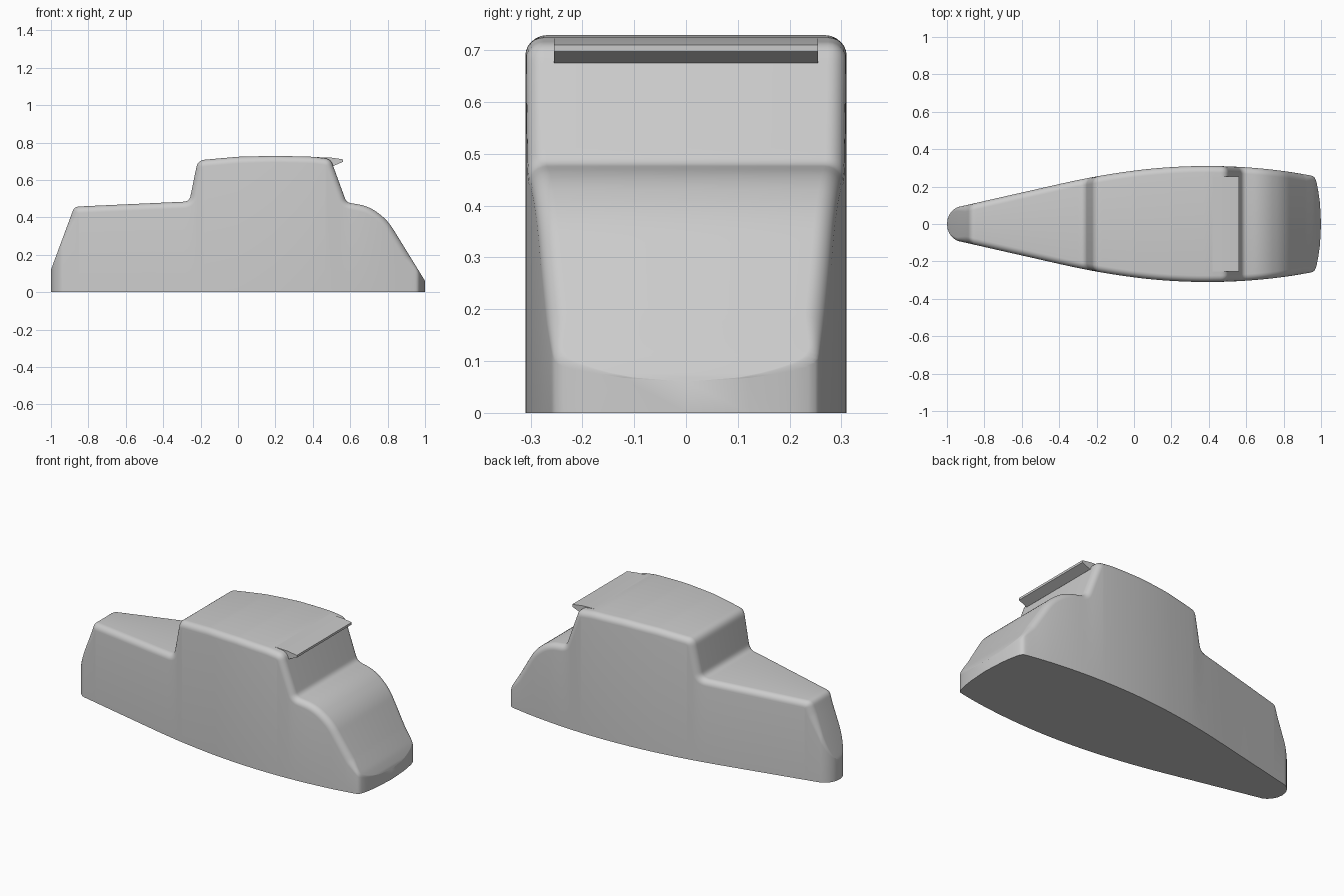
import bpy, bmesh, math
from mathutils import Vector

cube = bpy.data.objects.get("Cube")
if cube:
    bpy.data.objects.remove(cube, do_unlink=True)

grey = bpy.data.materials.new("body grey")
grey.use_nodes = True
COLOUR = (0.6, 0.6, 0.6, 1)
grey.diffuse_color = COLOUR
grey.node_tree.nodes["Principled BSDF"].inputs["Base Color"].default_value = COLOUR


def finish(bm, name, angle):
    bmesh.ops.remove_doubles(bm, verts=bm.verts[:], dist=0.0001)
    bmesh.ops.recalc_face_normals(bm, faces=bm.faces[:])
    mesh = bpy.data.meshes.new(name)
    bm.to_mesh(mesh)
    bm.free()
    mesh.materials.append(grey)
    obj = bpy.data.objects.new(name, mesh)
    bpy.context.collection.objects.link(obj)
    bpy.ops.object.select_all(action='DESELECT')
    obj.select_set(True)
    bpy.context.view_layer.objects.active = obj
    bpy.ops.object.shade_smooth_by_angle(angle=math.radians(angle))
    return obj


# Side silhouette: x, z, corner radius
SIDE = [(-1, .12, 0), (-.875, .457, .04), (-.26, .485, .04), (-.215, .705, .05),
        (0, .724, .5), (.2, .729, .5), (.4, .724, .5), (.495, .712, .05),
        (.58, .48, .04), (.7, .46, .25), (.8, .385, .3), (1, .06, 0)]

# Half width along the length
PLAN = [(-1, .078), (-.9, .1), (-.6, .168), (-.25, .245), (0, .285), (.2, .304),
        (.4, .31), (.6, .303), (.8, .283), (1, .25)]


def rounded(points):
    """Fillet each corner of the silhouette with an arc-like curve."""
    path = [Vector(points[0][:2])]
    for a, b, c in zip(points, points[1:], points[2:]):
        p, prev, nxt = Vector(b[:2]), Vector(a[:2]), Vector(c[:2])
        u, v = (prev - p), (nxt - p)
        turn = math.pi - u.angle(v)
        cut = min(b[2] * math.tan(turn / 2), u.length * .48, v.length * .48)
        s, e = p + u.normalized() * cut, p + v.normalized() * cut
        for i in range(9):
            t = i / 8
            path.append(s * (1 - t) ** 2 + p * 2 * t * (1 - t) + e * t * t)
    path.append(Vector(points[-1][:2]))
    return path


def subdivided(path, step):
    out = [path[0]]
    for a, b in zip(path, path[1:]):
        n = max(1, math.ceil((b - a).length / step))
        out += [a.lerp(b, i / n) for i in range(1, n + 1)]
    return out


def half_width(x):
    x = max(-1, min(1, x))
    slopes = [(PLAN[min(i + 1, len(PLAN) - 1)][1] - PLAN[max(i - 1, 0)][1]) /
              (PLAN[min(i + 1, len(PLAN) - 1)][0] - PLAN[max(i - 1, 0)][0])
              for i in range(len(PLAN))]
    i = max(k for k in range(len(PLAN) - 1) if PLAN[k][0] <= x)
    (x0, y0), (x1, y1) = PLAN[i], PLAN[i + 1]
    d = x1 - x0
    t = (x - x0) / d
    w = ((2 * t**3 - 3 * t**2 + 1) * y0 + (t**3 - 2 * t**2 + t) * d * slopes[i] +
         (3 * t**2 - 2 * t**3) * y1 + (t**3 - t**2) * d * slopes[i + 1])
    # rounded nose and bowed tail
    if x < -.9:
        w = min(w, math.sqrt(max(0, .01 - (x + .9) ** 2)))
    tail = .25 * math.sqrt(max(0, 1 - x) / .03)
    return 0 if tail <= 0 else (w ** -14 + tail ** -14) ** (-1 / 14) if w > 0 else 0


# Body: silhouette swept across the width, with rounded upper edges
path = subdivided(rounded(SIDE), .01)
bm = bmesh.new()
rings = []
for i, p in enumerate(path):
    tangent = (path[min(i + 1, len(path) - 1)] - path[max(i - 1, 0)]).normalized()
    normal = Vector((-tangent.y, tangent.x))
    r = .035 * min(1, (p.x + 1) / .1, (1 - p.x) / .08)
    half = []
    for k in range(7):
        a = k / 6 * math.pi / 2
        q = p - normal * r * (1 - math.sin(a))
        w = max(0, half_width(q.x) - r * (1 - math.cos(a)))
        if k == 0:
            half.append((q.x, w, 0))
        half.append((q.x, w, q.y))
    ring = half + [(x, -y, z) for x, y, z in reversed(half)]
    rings.append([bm.verts.new(v) for v in ring])
for a, b in zip(rings, rings[1:]):
    n = len(a)
    for k in range(n):
        bm.faces.new((a[k], a[(k + 1) % n], b[(k + 1) % n], b[k]))
finish(bm, "body", 35)

# Rear spoiler: wedge section spanning most of the roof
SECTION = [(.42, .722), (.5, .719), (.562, .71), (.562, .697), (.51, .675), (.49, .69)]
bm = bmesh.new()
face = bm.faces.new([bm.verts.new((x, -.255, z)) for x, z in SECTION])
new = bmesh.ops.extrude_face_region(bm, geom=[face])["geom"]
bmesh.ops.translate(bm, vec=(0, .51, 0), verts=[g for g in new if isinstance(g, bmesh.types.BMVert)])
finish(bm, "rear_spoiler", 20)
